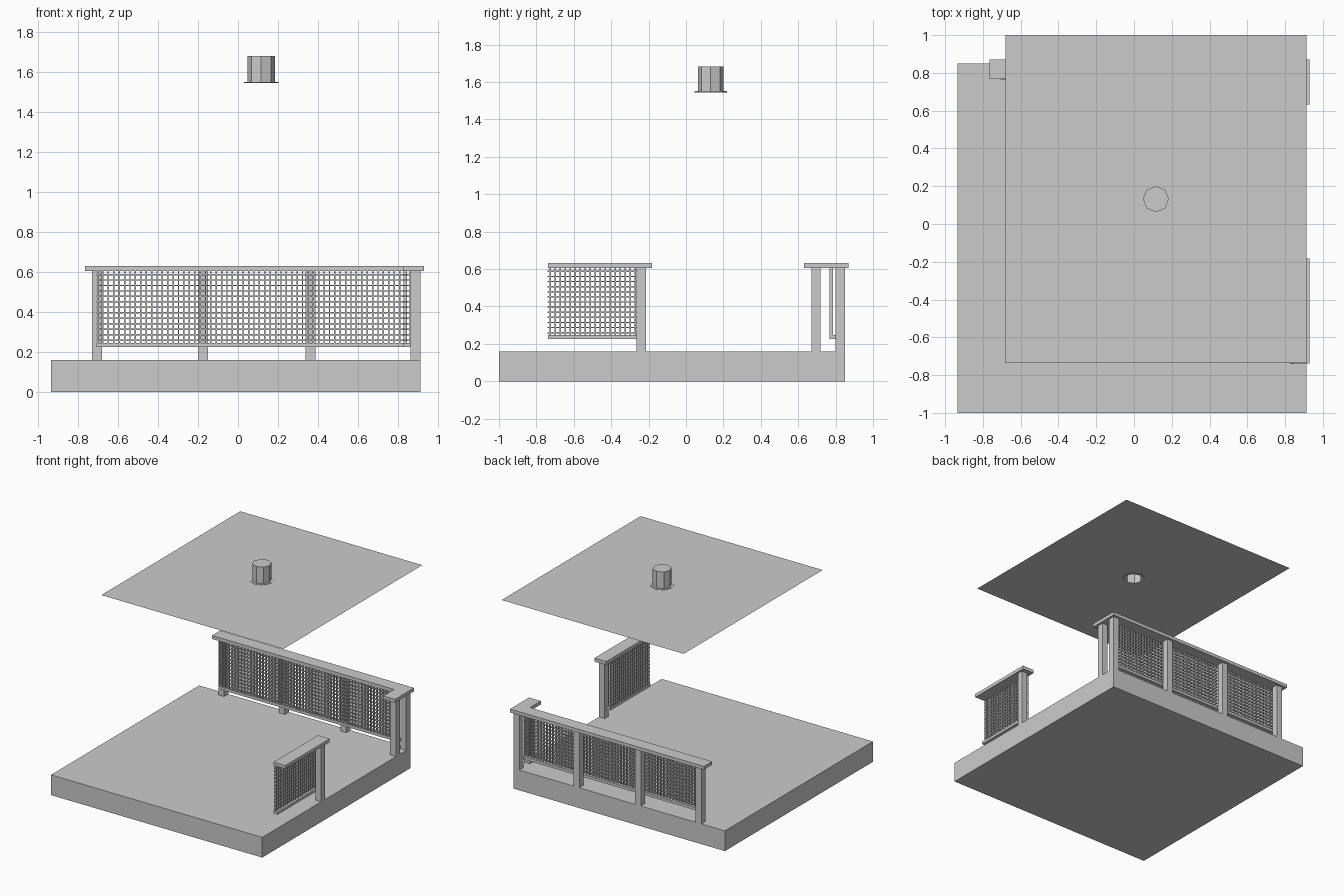
import bpy, bmesh, math

if "Cube" in bpy.data.objects:
    bpy.data.objects.remove(bpy.data.objects["Cube"])


def add_box(bm, x0, x1, y0, y1, z0, z1):
    r = bmesh.ops.create_cube(bm, size=1)
    for v in r["verts"]:
        v.co = (x0 + (v.co.x + .5) * (x1 - x0),
                y0 + (v.co.y + .5) * (y1 - y0),
                z0 + (v.co.z + .5) * (z1 - z0))


def finish(name, bm):
    me = bpy.data.meshes.new(name)
    bm.to_mesh(me)
    bm.free()
    ob = bpy.data.objects.new(name, me)
    bpy.context.collection.objects.link(ob)
    return ob


def boxes(name, *dims):
    bm = bmesh.new()
    for d in dims:
        add_box(bm, *d)
    return finish(name, bm)


def octagon(bm, r, z):
    return [bm.verts.new((CX + r * math.cos(i * math.pi / 4),
                          CY + r * math.sin(i * math.pi / 4), z)) for i in range(8)]


def bridge(bm, a, b):
    for i in range(8):
        j = (i + 1) % 8
        bm.faces.new((a[i], a[j], b[j], b[i]))


def steps(a, b, pitch):
    n = round((b - a) / pitch)
    return [a + (b - a) * i / n for i in range(n + 1)]


# Floor slab
boxes("floor_slab", (-.935, .912, -1, .85, 0, .16))

# Posts
PW, ZT = .05, .605
for i, x in enumerate((-.73, -.2, .338, .862)):
    boxes(f"back_post_{i}", (x, x + PW, .798, .85, .16, ZT))
for i, y in enumerate((-.265, .67)):
    boxes(f"side_post_{i}", (.862, .912, y, y + PW, .16, ZT))

# Handrails
boxes("back_handrail", (-.765, .93, .767, .87, ZT, .632))
boxes("corner_handrail", (.827, .93, .632, .767, ZT, .632))
boxes("side_handrail", (.827, .93, -.738, -.183, ZT, .632))

# Bottom bars carrying the mesh
boxes("back_bottom_bar", (-.707, .868, .766, .798, .225, .247))
boxes("side_bottom_bar", (.827, .862, -.738, -.24, .225, .247))

# Wire mesh infill
W, PITCH, Z0 = .0035, .027, .235
back, side = bmesh.new(), bmesh.new()
for x in steps(-.702, .862, PITCH):
    add_box(back, x - W, x + W, .767, .785, Z0, ZT)
for y in steps(-.725, -.245, PITCH):
    add_box(side, .828, .846, y - W, y + W, Z0, ZT)
for z in steps(.26, .588, PITCH):
    add_box(back, -.707, .867, .77, .782, z - W, z + W)
    add_box(side, .831, .843, -.74, -.24, z - W, z + W)
finish("back_wire_mesh", back)
finish("side_wire_mesh", side)

# Roof sheet with an octagonal opening
CX, CY = .116, .132
bm = bmesh.new()
x0, x1, y0, y1, zr = -.68, .912, -.735, 1.0, 1.548
inner = octagon(bm, .07, zr)
hx, hy = (x1 - x0) / 2, (y1 - y0) / 2
outer = []
for i in range(8):
    c, s = math.cos(i * math.pi / 4), math.sin(i * math.pi / 4)
    outer.append(bm.verts.new((CX + hx * round(c), CY + hy * round(s), zr)))
bridge(bm, outer, inner)
bmesh.ops.recalc_face_normals(bm, faces=bm.faces)
if bm.faces[:][0].normal.z < 0:
    bmesh.ops.reverse_faces(bm, faces=bm.faces)
finish("roof_sheet", bm)

# Vent pipe, open below, with a thin flange
bm = bmesh.new()
lo, hi = octagon(bm, .069, 1.545), octagon(bm, .069, 1.682)
bridge(bm, lo, hi)
bm.faces.new(hi)
rim_lo, rim_hi, neck = octagon(bm, .087, 1.545), octagon(bm, .087, 1.551), octagon(bm, .069, 1.551)
bridge(bm, lo, rim_lo)
bridge(bm, rim_lo, rim_hi)
bridge(bm, rim_hi, neck)
finish("roof_vent", bm)
